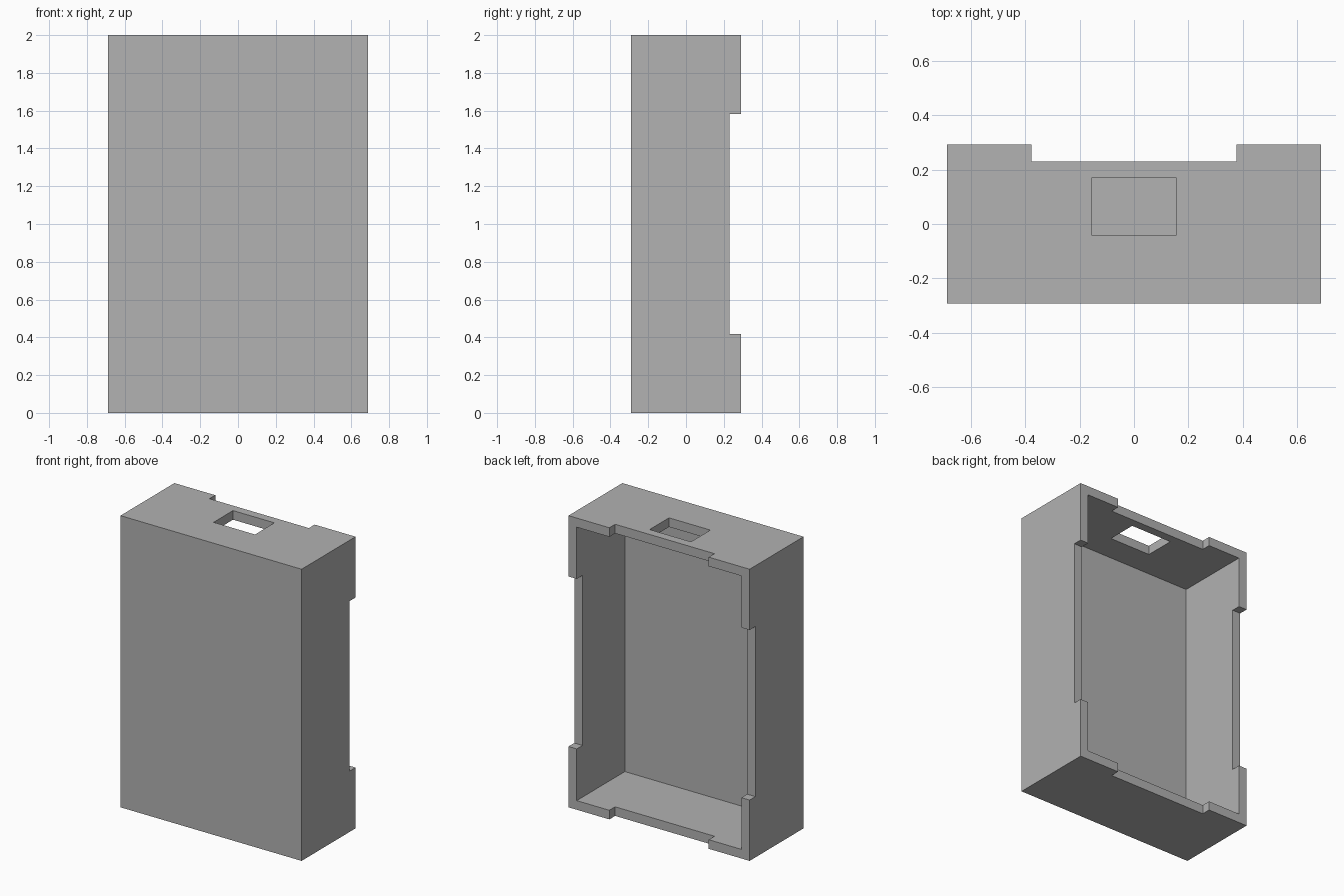
import bpy
from mathutils import Vector

if "Cube" in bpy.data.objects:
    bpy.data.objects.remove(bpy.data.objects["Cube"], do_unlink=True)

HALF_W, HALF_D, HEIGHT, WALL = 0.687, 0.292, 2.0, 0.0625

grey = bpy.data.materials.new("plain grey")
grey.use_nodes = True
colour = (0.445, 0.445, 0.445, 1)
grey.diffuse_color = colour
grey.node_tree.nodes["Principled BSDF"].inputs["Base Color"].default_value = colour


def box(name, low, high):
    """Axis-aligned box between two corners."""
    low, high = Vector(low), Vector(high)
    bpy.ops.mesh.primitive_cube_add(size=1, location=(low + high) / 2)
    ob = bpy.context.object
    ob.name = name
    ob.scale = high - low
    bpy.ops.object.transform_apply(location=True, rotation=False, scale=True)
    ob.data.materials.append(grey)
    return ob


def cut(target, name, low, high):
    """Subtract a hidden box from the target."""
    cutter = box(name, low, high)
    cutter.hide_render = True
    mod = target.modifiers.new(name, "BOOLEAN")
    mod.operation = "DIFFERENCE"
    mod.solver = "EXACT"
    mod.object = cutter
    bpy.context.view_layer.objects.active = target
    bpy.ops.object.modifier_apply(modifier=name)
    bpy.data.objects.remove(cutter, do_unlink=True)


# Solid case
case = box("case_shell", (-HALF_W, -HALF_D, 0), (HALF_W, HALF_D, HEIGHT))

# Hollow, open at the back
cut(case, "cavity", (-HALF_W + WALL, -HALF_D + WALL, WALL),
    (HALF_W - WALL, 1, HEIGHT - WALL))

# Shallow notches in the rim: sides, then top and bottom
notch_y = HALF_D - WALL
cut(case, "side_notches", (-1, notch_y, 0.417), (1, 1, 1.583))
cut(case, "end_notches", (-0.377, notch_y, -1), (0.377, 1, 3))

# Rectangular port through the top wall
cut(case, "top_port", (-0.157, -0.04, 1.8), (0.157, 0.17, 2.2))
